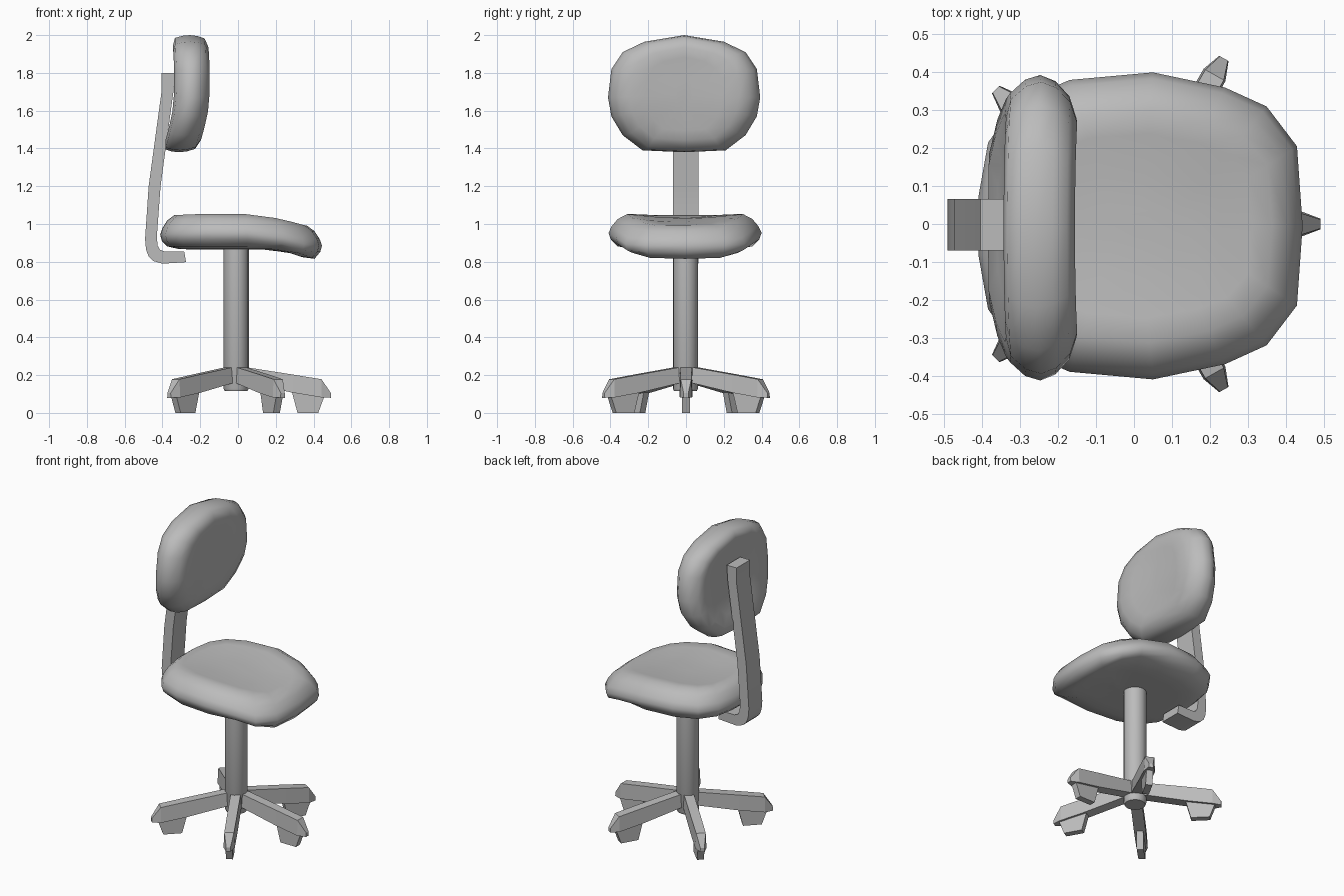
import bpy, bmesh, math
from mathutils import Matrix, Vector

if "Cube" in bpy.data.objects:
    bpy.data.objects.remove(bpy.data.objects["Cube"])

CX = -0.01  # axis of the column and base
grey = bpy.data.materials.new("dark_grey")
grey.diffuse_color = (.5, .5, .5, 1)
grey.use_nodes = True
grey.node_tree.nodes["Principled BSDF"].inputs["Base Color"].default_value = grey.diffuse_color


def finish(name, bm, angle=None):
    bmesh.ops.recalc_face_normals(bm, faces=bm.faces)
    me = bpy.data.meshes.new(name)
    bm.to_mesh(me)
    bm.free()
    me.materials.append(grey)
    ob = bpy.data.objects.new(name, me)
    bpy.context.collection.objects.link(ob)
    if angle:
        bpy.ops.object.select_all(action='DESELECT')
        ob.select_set(True)
        bpy.context.view_layer.objects.active = ob
        bpy.ops.object.shade_smooth_by_angle(angle=math.radians(angle))
    return ob


def loft(bm, rings):
    """Skin a list of closed rings and cap both ends."""
    vs = [[bm.verts.new(p) for p in r] for r in rings]
    n = len(vs[0])
    for a, b in zip(vs, vs[1:]):
        for i in range(n):
            j = (i + 1) % n
            bm.faces.new((a[i], a[j], b[j], b[i]))
    bm.faces.new(vs[0])
    bm.faces.new(vs[-1])


def interp(table, t):
    for (a, va), (b, vb) in zip(table, table[1:]):
        if t <= b:
            f = max(0, (t - a) / (b - a))
            return va + f * (vb - va)
    return table[-1][1]


def mirrored(half):
    """Close a half outline whose first and last points lie on the axis."""
    return half + [(u, -v) for u, v in half[-2:0:-1]]


def pad(name, half, layers, centre, place, edge):
    """Cushion: outline scaled per layer (scale, height), then placed in space."""
    bm = bmesh.new()
    rings = []
    for s, h in layers:
        k = 1 - (1 - s) * (edge if s > .84 else .75)
        rings.append([place(centre + (u - centre) * k, v * s, h) for u, v in mirrored(half)])
    loft(bm, rings)
    return finish(name, bm, 60)


# Seat: flat cushion whose front edge rolls downward
seat_half = [(.445, 0), (.43, .21), (.35, .315), (.24, .365), (.05, .405), (-.17, .385),
             (-.31, .325), (-.385, .22), (-.41, .08), (-.412, 0)]
drop_top = [(-.42, -.012), (-.2, 0), (.05, -.002), (.24, -.028), (.34, -.06), (.45, -.07)]
drop_bottom = [(-.4, 0), (.22, 0), (.41, -.068)]
seat_layers = [(.1, .867), (.5, .866), (.68, .867), (.88, .882), (.97, .92), (1, .955), (.96, .99),
               (.88, 1.028), (.76, 1.054), (.6, 1.048), (.35, 1.038), (.1, 1.036)]


def place_seat(u, v, h):
    return (u, v - .005, h + interp(drop_bottom if h < .9 else drop_top, u))


pad("seat", seat_half, seat_layers, 0, place_seat, .75)

# Backrest: upright cushion with a dished face, lower edge curling backward
back_half = [(2.0, 0), (1.965, .21), (1.91, .325), (1.82, .385), (1.67, .403), (1.57, .385),
             (1.47, .325), (1.39, .22), (1.38, 0)]
curl = [(1.38, -.065), (1.43, -.05), (1.5, -.03), (1.6, -.008), (1.7, 0), (1.83, 0), (2, -.01)]
back_layers = [(.1, -.325), (.5, -.33), (.75, -.338), (.88, -.325), (.97, -.285), (1, -.245), (.96, -.205),
               (.86, -.168), (.72, -.15), (.5, -.158), (.1, -.165)]


def place_back(u, v, h):
    return (h + interp(curl, u), v - .01, u)


pad("backrest", back_half, back_layers, 1.69, place_back, .4)

# Bent flat bar joining backrest and seat
bar = [(-.405, 1.8), (-.405, 1.7), (-.473, 1.2), (-.492, .92), (-.487, .865), (-.473, .828), (-.448, .804),
       (-.40, .79), (-.275, .798), (-.285, .855), (-.39, .855), (-.413, .864), (-.425, .885), (-.43, .93),
       (-.41, 1.2), (-.342, 1.7), (-.335, 1.8)]
bm = bmesh.new()
loft(bm, [[(x, y, z) for x, z in bar] for y in (-.07, .066)])
finish("back_support", bm, 40)

# Central column
bm = bmesh.new()
loft(bm, [[(CX + r * math.cos(a), r * math.sin(a) - .003, z)
           for a in (i * math.tau / 16 for i in range(16))]
          for r, z in ((.06, .115), (.067, .13), (.067, .88))])
finish("column", bm, 40)

# Five legs with tapered tips, each carrying a thin caster
leg_sections = [(0, .034, .17, .25), (.3, .034, .107, .203), (.452, .033, .082, .178), (.502, .014, .08, .105)]
caster = [(.295, .13), (.297, .105), (.325, 0), (.435, 0), (.466, .085), (.46, .13)]
for i, deg in enumerate((0, 60.5, 135, 225, 299.5)):
    m = Matrix.Translation((CX, 0, 0)) @ Matrix.Rotation(math.radians(deg), 4, 'Z')
    bm = bmesh.new()
    loft(bm, [[m @ Vector(p) for p in ((r, -w, lo), (r, w, lo), (r, w * .85, hi), (r, -w * .85, hi))]
              for r, w, lo, hi in leg_sections])
    finish(f"leg_{i + 1}", bm)
    bm = bmesh.new()
    loft(bm, [[m @ Vector((r, y, z)) for r, z in caster] for y in (-.02, .02)])
    finish(f"caster_{i + 1}", bm)
